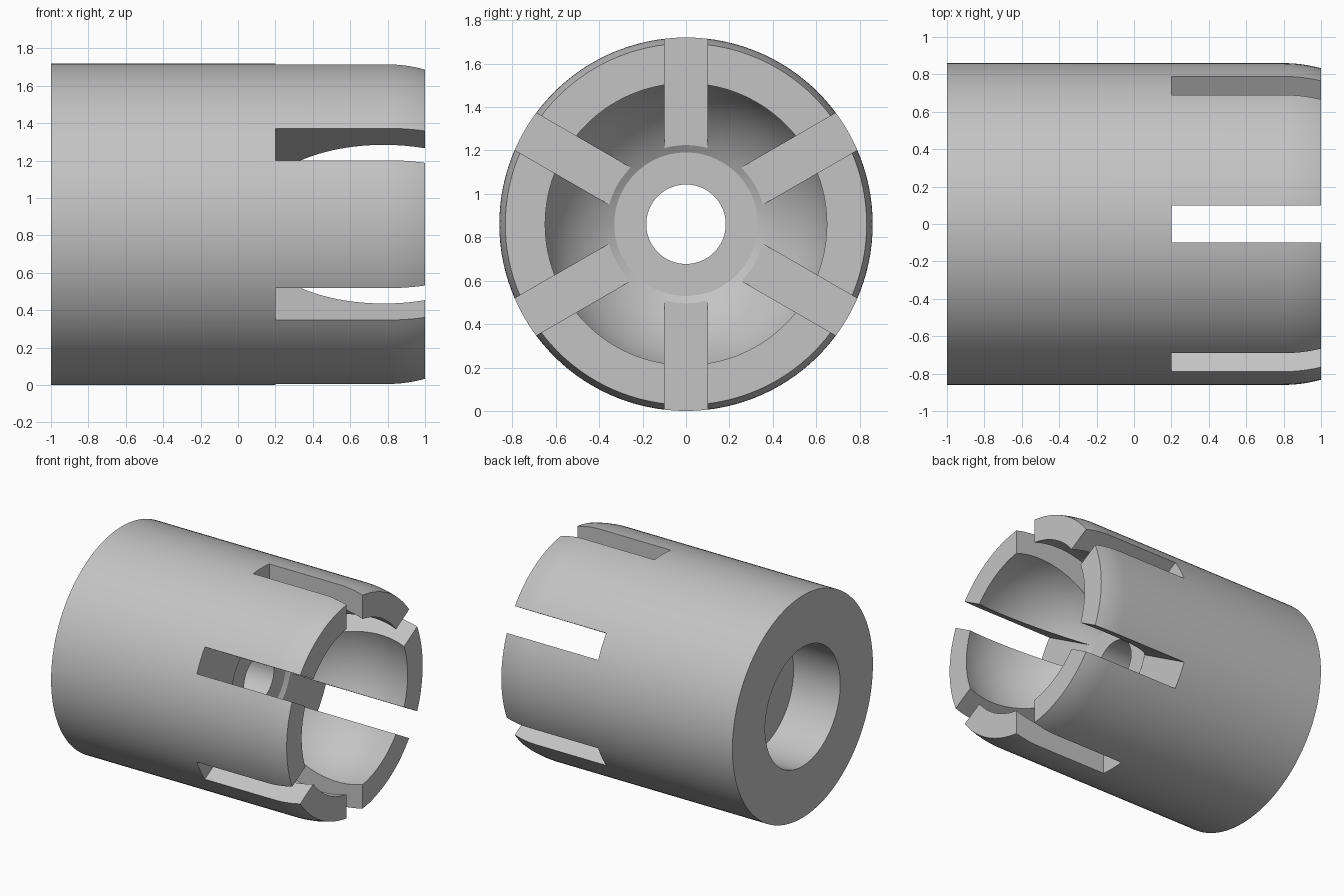
import bpy, bmesh, math
from mathutils import Vector, Matrix

cube = bpy.data.objects.get("Cube")
if cube:
    bpy.data.objects.remove(cube, do_unlink=True)

AXIS = Vector((0, 0, 0.86))
SEGMENTS = 120

metal = bpy.data.materials.new("plain_grey")
metal.use_nodes = True
GREY = (0.55, 0.55, 0.55, 1)
metal.diffuse_color = GREY
metal.node_tree.nodes["Principled BSDF"].inputs["Base Color"].default_value = GREY


def arc(cx, cr, radius, x0, x1, steps, spherical=True):
    """Points (x, r) along an arc; spherical spacing is even in angle."""
    a0, a1 = (math.acos((x - cx) / radius) for x in (x0, x1))
    angles = [a0 + (a1 - a0) * i / steps for i in range(steps + 1)]
    return [(cx + radius * math.cos(a), cr + radius * math.sin(a)) for a in angles]


# Closed half section: rounded nose, ball socket, through hole, counterbore
profile = [(-1, 0.46), (-1, 0.86)]
profile += arc(0.8, 0.12, 0.74, 0.8, 1, 8)
profile += arc(0.78, 0, 0.685, 1, 0.18, 28)
profile += [(0.18, 0.183), (-0.6, 0.183), (-0.6, 0.46)]

# Revolve the section round the x axis
bm = bmesh.new()
rings = []
for i in range(SEGMENTS):
    a = math.tau * i / SEGMENTS
    rings.append([bm.verts.new((x, r * math.cos(a), r * math.sin(a))) for x, r in profile])
for i in range(SEGMENTS):
    a, b = rings[i], rings[(i + 1) % SEGMENTS]
    for j in range(len(profile)):
        k = (j + 1) % len(profile)
        bm.faces.new((a[j], a[k], b[k], b[j]))
bmesh.ops.recalc_face_normals(bm, faces=bm.faces)
bmesh.ops.translate(bm, verts=bm.verts, vec=AXIS)
mesh = bpy.data.meshes.new("slotted_socket")
bm.to_mesh(mesh)
bm.free()
body = bpy.data.objects.new("slotted_socket", mesh)
bpy.context.collection.objects.link(body)
mesh.materials.append(metal)

# Three slots across the full diameter make six fingers
cutters = []
for i in range(3):
    bm = bmesh.new()
    bmesh.ops.create_cube(bm, size=1)
    bmesh.ops.scale(bm, verts=bm.verts, vec=(1, 0.197, 2.4))
    bmesh.ops.translate(bm, verts=bm.verts, vec=(0.7, 0, 0))
    bmesh.ops.rotate(bm, verts=bm.verts, matrix=Matrix.Rotation(math.pi / 3 * i, 3, "X"))
    bmesh.ops.translate(bm, verts=bm.verts, vec=AXIS)
    me = bpy.data.meshes.new("slot_cutter")
    bm.to_mesh(me)
    bm.free()
    me.materials.append(metal)
    cutter = bpy.data.objects.new("slot_cutter", me)
    bpy.context.collection.objects.link(cutter)
    cutter.hide_render = True
    cutters.append(cutter)
    cut = body.modifiers.new("slot", "BOOLEAN")
    cut.operation = "DIFFERENCE"
    cut.solver = "EXACT"
    cut.object = cutter

bpy.ops.object.select_all(action="DESELECT")
body.select_set(True)
bpy.context.view_layer.objects.active = body
for cut in list(body.modifiers):
    bpy.ops.object.modifier_apply(modifier=cut.name)
for cutter in cutters:
    bpy.data.objects.remove(cutter, do_unlink=True)
bpy.ops.object.shade_smooth_by_angle(angle=math.radians(30))
